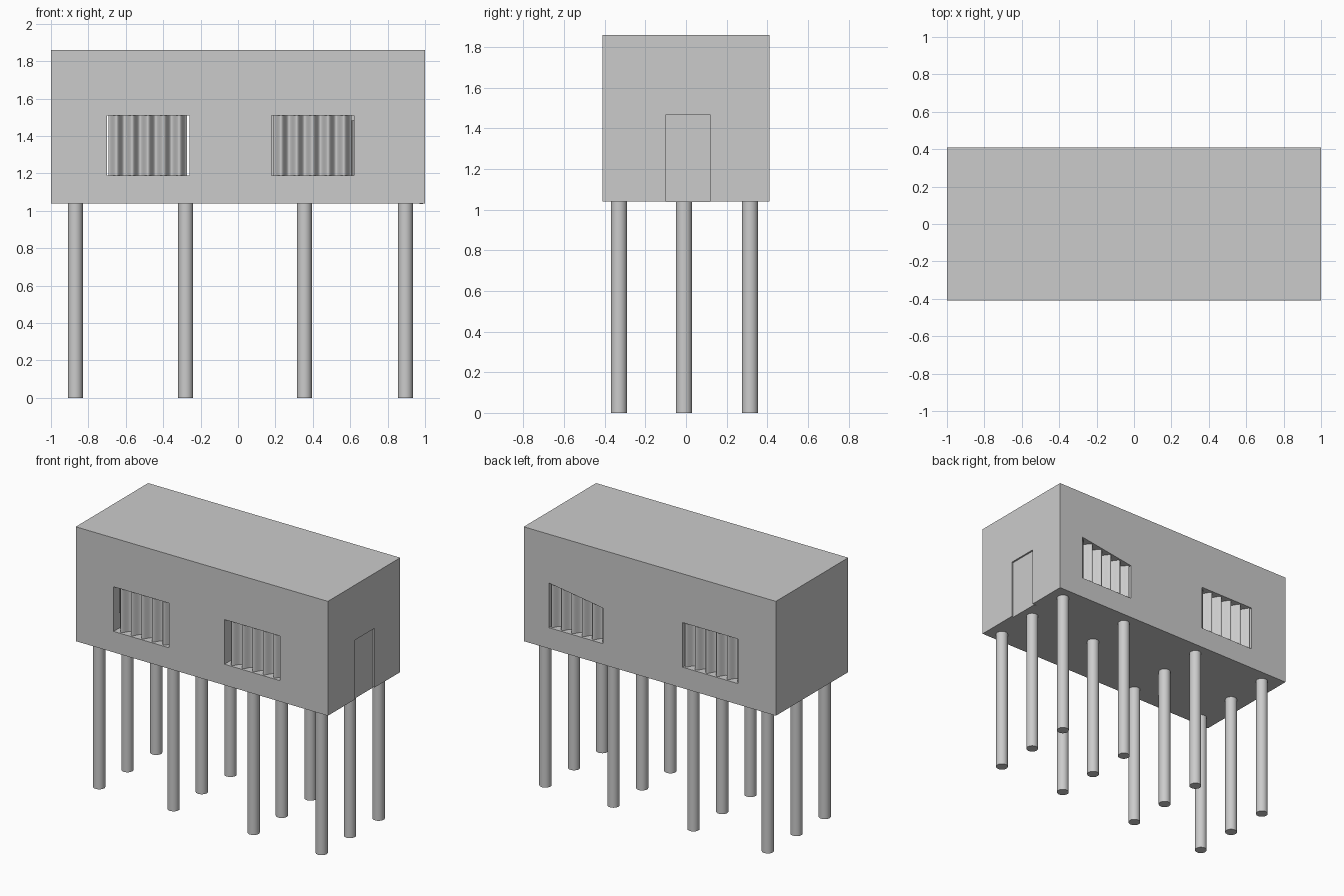
import bpy, bmesh, math

if "Cube" in bpy.data.objects:
    bpy.data.objects.remove(bpy.data.objects["Cube"])

HX, HY, Z0, Z1 = 1.0, 0.41, 1.04, 1.86
WALL = 0.07


def make(name, verts, faces):
    me = bpy.data.meshes.new(name)
    me.from_pydata(verts, [], faces)
    bm = bmesh.new()
    bm.from_mesh(me)
    bmesh.ops.recalc_face_normals(bm, faces=bm.faces)
    bm.to_mesh(me)
    bm.free()
    ob = bpy.data.objects.new(name, me)
    bpy.context.collection.objects.link(ob)
    return ob


def prism(name, outline, y0, y1):
    """Extrude an x/z outline between two y positions."""
    n = len(outline)
    verts = [(x, y, z) for y in (y0, y1) for x, z in outline]
    faces = [tuple(range(n)), tuple(range(n, 2 * n))]
    faces += [(i, (i + 1) % n, n + (i + 1) % n, n + i) for i in range(n)]
    return make(name, verts, faces)


def box(name, x0, x1, y0, y1, z0, z1):
    return prism(name, [(x0, z0), (x1, z0), (x1, z1), (x0, z1)], y0, y1)


def cut(target, cutter):
    m = target.modifiers.new("cut", 'BOOLEAN')
    m.operation = 'DIFFERENCE'
    m.solver = 'EXACT'
    m.object = cutter
    bpy.context.view_layer.objects.active = target
    bpy.ops.object.modifier_apply(modifier=m.name)
    bpy.data.objects.remove(cutter)


def curtain(name, x0, x1, ztop0, ztop1, y):
    """Pleated sheet with five soft folds."""
    n = 80
    verts, faces = [], []
    for i in range(n + 1):
        t = i / n
        yy = y + 0.025 * math.cos(t * 10 * math.pi)
        x = x0 + (x1 - x0) * t
        verts += [(x, yy, 1.18), (x, yy, ztop0 + (ztop1 - ztop0) * t + 0.008)]
    for i in range(n):
        faces.append((2 * i, 2 * i + 2, 2 * i + 3, 2 * i + 1))
    ob = make(name, verts, faces)
    for p in ob.data.polygons:
        p.use_smooth = True


# Hollow house body
house = box("house_body", -HX, HX, -HY, HY, Z0, Z1)
cut(house, box("cavity", -HX + WALL, HX - WALL, -HY + WALL, HY - WALL, Z0 + WALL, Z1 - WALL))

# Windows with curtains: side, left x, right x, top z at left and right
windows = [("front_left", -1, -0.70, -0.26, 1.51, 1.51),
           ("front_right", -1, 0.18, 0.62, 1.51, 1.51),
           ("back_left", 1, -0.70, -0.26, 1.51, 1.51),
           ("back_right", 1, 0.37, 0.80, 1.445, 1.51)]
for label, s, x0, x1, za, zb in windows:
    outline = [(x0, 1.19), (x1, 1.19), (x1, zb), (x0, za)]
    cut(house, prism("opening", outline, s * (HY - WALL - 0.03), s * (HY + 0.05)))
    curtain(label + "_curtain", x0 + 0.008, x1 - 0.012, za, zb, s * (HY - 0.037))

# Recessed doorway on the right end, with its leaf
cut(house, box("doorway", HX - 0.015, HX + 0.1, -0.10, 0.12, Z0 - 0.1, 1.465))
box("door", HX - 0.03, HX - 0.012, -0.10, 0.12, Z0 - 0.003, 1.465)

# Stilts
for x in (-0.87, -0.28, 0.355, 0.895):
    for y in (-0.33, -0.01, 0.315):
        bpy.ops.mesh.primitive_cylinder_add(vertices=32, radius=0.04, depth=Z0 + 0.005,
                                            location=(x, y, (Z0 + 0.005) / 2))
        bpy.context.object.name = "stilt"
        bpy.ops.object.shade_smooth_by_angle()
